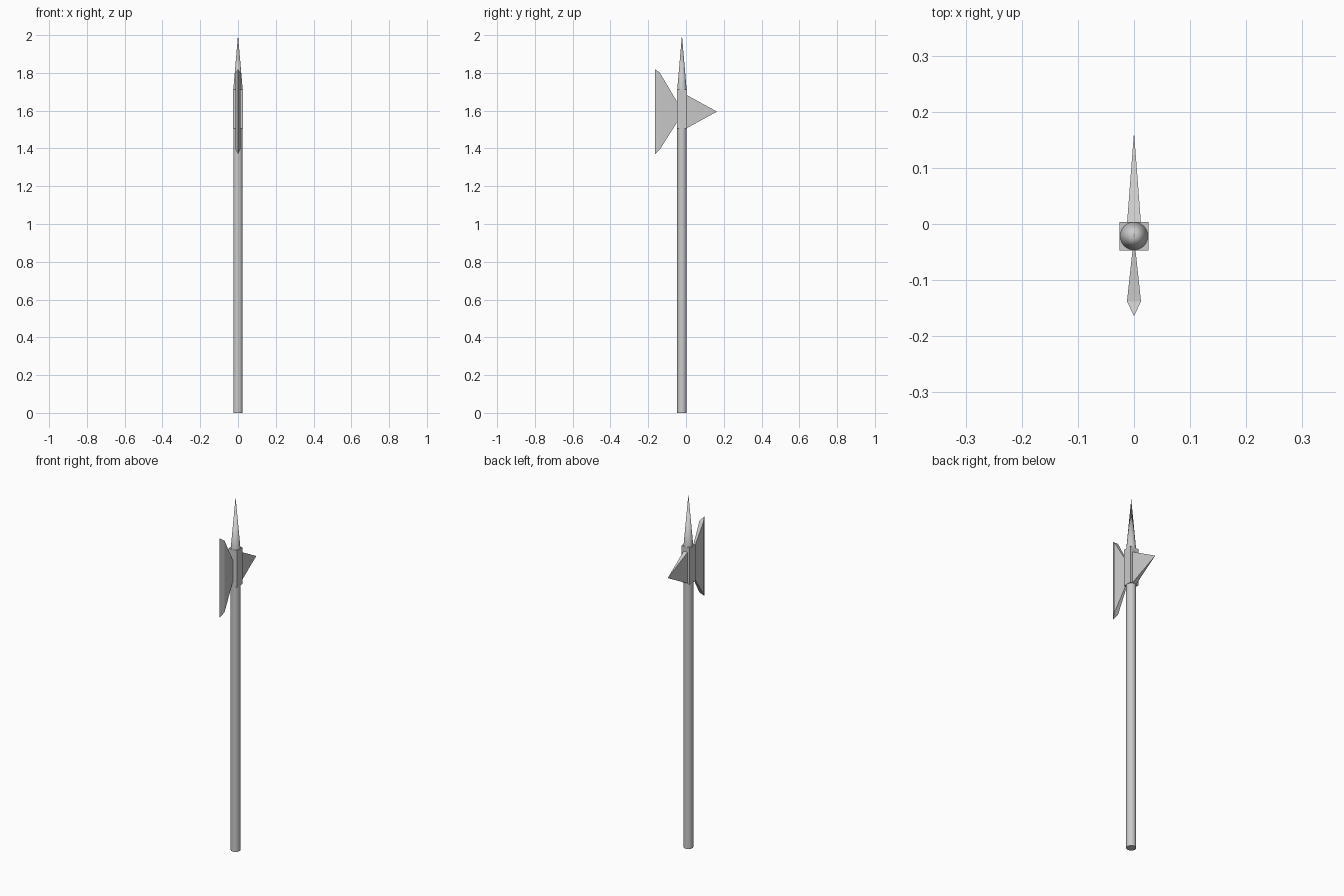
import bpy, bmesh, math

if "Cube" in bpy.data.objects:
    bpy.data.objects.remove(bpy.data.objects["Cube"])

CY = -0.0215  # y of the shaft axis


def hull(name, stations):
    """Convex solid from sections (y, half width, z low, z high)."""
    bm = bmesh.new()
    pts = {(sx * hx, y, z) for y, hx, z0, z1 in stations
           for sx in (-1, 1) for z in (z0, z1)}
    for p in sorted({tuple(c + 0.0 for c in q) for q in pts}):
        bm.verts.new(p)
    bmesh.ops.convex_hull(bm, input=bm.verts[:])
    bmesh.ops.dissolve_limit(bm, angle_limit=math.radians(0.5),
                             verts=bm.verts[:], edges=bm.edges[:])
    bmesh.ops.recalc_face_normals(bm, faces=bm.faces[:])
    me = bpy.data.meshes.new(name)
    bm.to_mesh(me)
    bm.free()
    ob = bpy.data.objects.new(name, me)
    bpy.context.collection.objects.link(ob)
    return ob


def round_part(name, r1, r2, z0, z1):
    """Smooth cylinder or cone on the shaft axis."""
    bpy.ops.mesh.primitive_cone_add(vertices=32, radius1=r1, radius2=r2,
                                    depth=z1 - z0, location=(0, CY, (z0 + z1) / 2))
    ob = bpy.context.object
    ob.name = name
    bpy.ops.object.shade_smooth_by_angle(angle=math.radians(30))
    return ob


# Long wooden shaft and top spike
round_part("shaft", 0.025, 0.025, 0.0, 1.51)
round_part("top_spike", 0.025, 0.0, 1.71, 2.0)

# Square socket gripping the head
hull("socket", [(CY - 0.0255, 0.0255, 1.505, 1.712),
                (CY + 0.0255, 0.0255, 1.505, 1.712)])

# Axe blade: sharp front edge, bevel, thin neck
hull("axe_blade", [(-0.164, 0.0, 1.37, 1.82),
                   (-0.138, 0.0125, 1.395, 1.80),
                   (-0.040, 0.002, 1.55, 1.635)])

# Rear spike: four-sided pyramid
hull("rear_spike", [(0.0, 0.0125, 1.505, 1.685),
                    (0.164, 0.0, 1.595, 1.595)])
